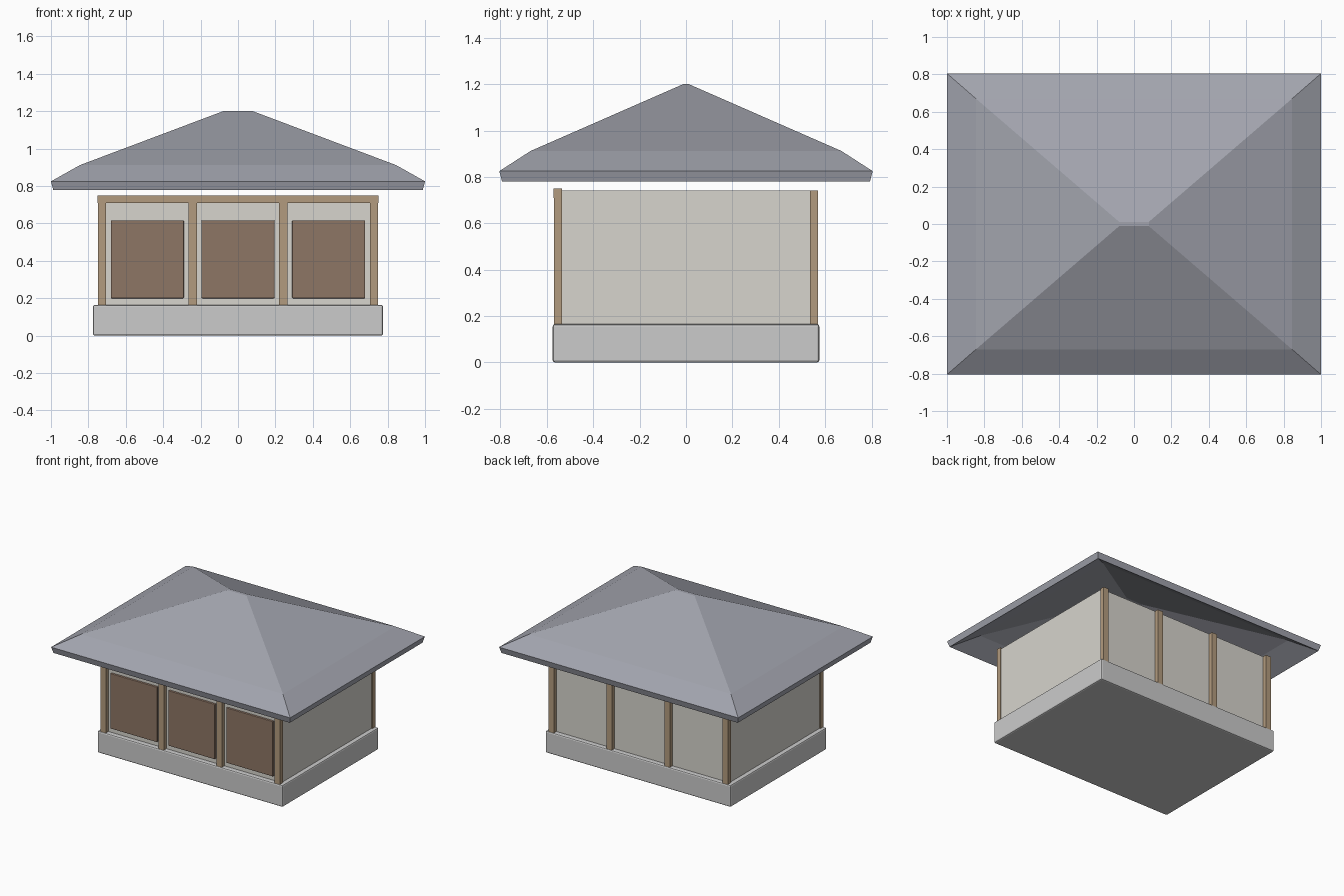
import bpy, bmesh

if "Cube" in bpy.data.objects:
    bpy.data.objects.remove(bpy.data.objects["Cube"])


def material(name, rgb):
    m = bpy.data.materials.new(name)
    m.diffuse_color = (*rgb, 1)
    m.use_nodes = True
    m.node_tree.nodes["Principled BSDF"].inputs["Base Color"].default_value = m.diffuse_color
    return m


stone = material("stone", (0.53, 0.53, 0.51))
plaster = material("plaster", (0.68, 0.66, 0.61))
timber = material("timber", (0.45, 0.33, 0.21))
shutter = material("shutter", (0.27, 0.18, 0.13))
slate = material("slate", (0.36, 0.37, 0.42))


def finish(name, bm, mat, bevel=0):
    bmesh.ops.recalc_face_normals(bm, faces=bm.faces)
    me = bpy.data.meshes.new(name)
    bm.to_mesh(me)
    bm.free()
    ob = bpy.data.objects.new(name, me)
    bpy.context.collection.objects.link(ob)
    me.materials.append(mat)
    if bevel:
        mod = ob.modifiers.new("bevel", "BEVEL")
        mod.width, mod.segments = bevel, 2
    return ob


def box(name, lo, hi, mat, bevel=0):
    bm = bmesh.new()
    bmesh.ops.create_cube(bm, size=1)
    for v in bm.verts:
        v.co = [(a + b) / 2 + c * (b - a) for a, b, c in zip(lo, hi, v.co)]
    return finish(name, bm, mat, bevel)


# Plinth and solid wall block
box("plinth", (-0.775, -0.575, 0), (0.775, 0.575, 0.165), stone, 0.01)
box("walls", (-0.742, -0.54, 0.16), (0.742, 0.54, 0.742), plaster)

# Posts along the front and back walls
for i in range(4):
    x = -0.7275 + i * 0.485
    box(f"front_post_{i}", (x - 0.022, -0.57, 0.16), (x + 0.022, -0.535, 0.742), timber)
    box(f"back_post_{i}", (x - 0.022, 0.535, 0.16), (x + 0.022, 0.57, 0.742), timber)

# Front lintel and shutter panels
box("front_lintel", (-0.75, -0.571, 0.71), (0.75, -0.535, 0.75), timber)
for i in range(3):
    x = (i - 1) * 0.485
    box(f"shutter_{i}", (x - 0.195, -0.556, 0.2), (x + 0.195, -0.53, 0.616), shutter, 0.004)

# Hollow hipped roof with flared eaves: rings from inner top, round the rim, to the ridge
bm = bmesh.new()
rings = []
for x, y, z in [(0.07, 0.006, 1.155), (0.83, 0.655, 0.866), (0.988, 0.793, 0.78),
                (1.0, 0.805, 0.825), (0.845, 0.67, 0.912), (0.08, 0.012, 1.2)]:
    rings.append([bm.verts.new((sx * x, sy * y, z))
                  for sx, sy in ((-1, -1), (1, -1), (1, 1), (-1, 1))])
for a, b in zip(rings, rings[1:]):
    for k in range(4):
        n = (k + 1) % 4
        bm.faces.new((a[k], a[n], b[n], b[k]))
bm.faces.new(rings[0])
bm.faces.new(rings[-1])
finish("hipped_roof", bm, slate)
